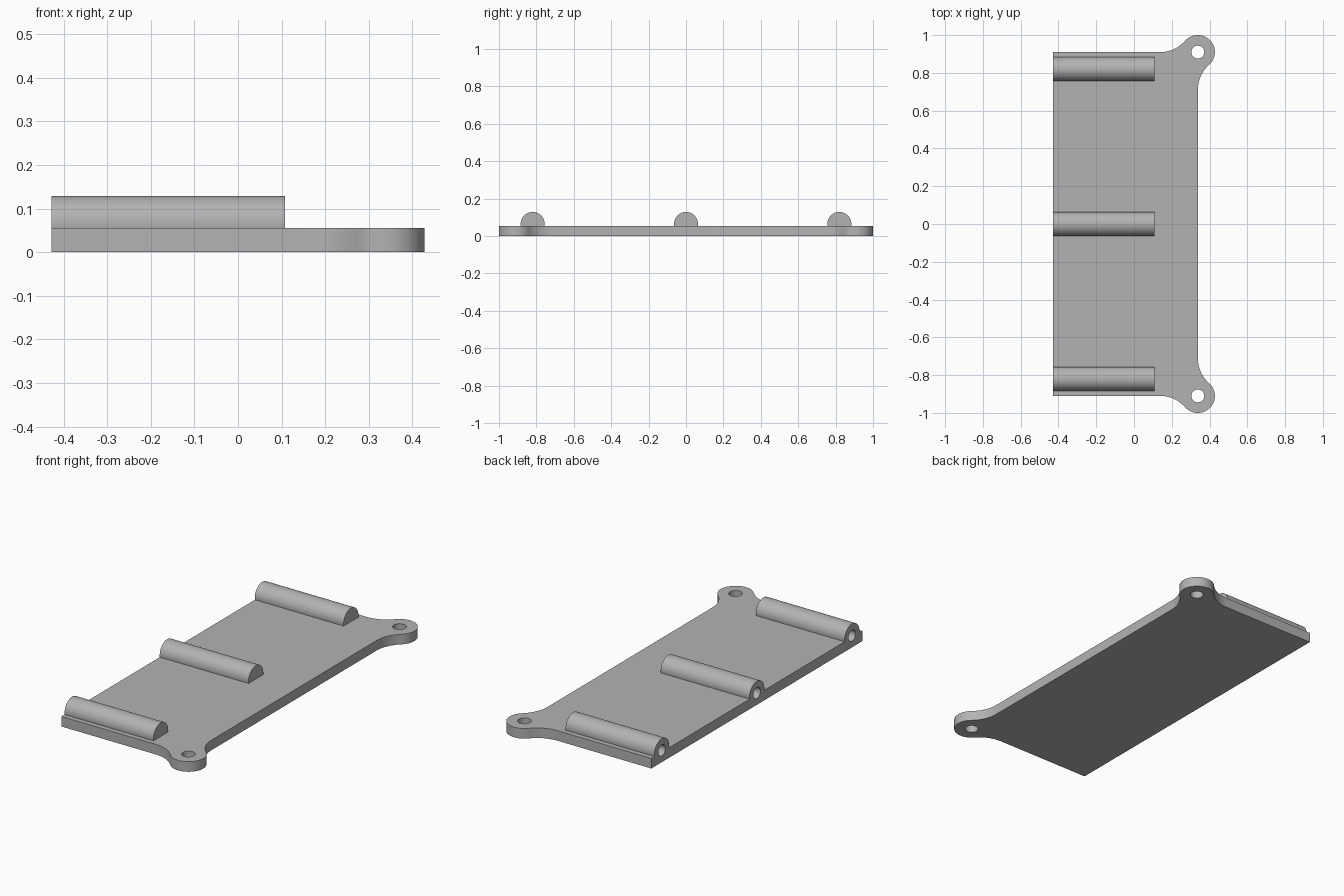
import bpy, bmesh
from math import pi, sin, cos, atan2, sqrt
from mathutils import Matrix, Vector

cube = bpy.data.objects.get("Cube")
if cube:
    bpy.data.objects.remove(cube, do_unlink=True)

X_MIN, EAR_X, EAR_Y = -0.428, 0.338, 0.91
THICK, EAR_R, HOLE_R, FILLET_R = 0.055, 0.09, 0.034, 0.177
BOSS_R, BOSS_LEN, BORE_R = 0.064, 0.536, 0.03

grey = bpy.data.materials.new("plain grey")
grey.use_nodes = True
grey.diffuse_color = (0.45, 0.45, 0.45, 1)
grey.node_tree.nodes["Principled BSDF"].inputs["Base Color"].default_value = grey.diffuse_color


def add_object(name, bm):
    bmesh.ops.recalc_face_normals(bm, faces=bm.faces)
    mesh = bpy.data.meshes.new(name)
    bm.to_mesh(mesh)
    bm.free()
    mesh.materials.append(grey)
    ob = bpy.data.objects.new(name, mesh)
    bpy.context.collection.objects.link(ob)
    return ob


def cylinder(name, radius, length, centre, along_x=False):
    bm = bmesh.new()
    turn = Matrix.Rotation(pi / 2, 4, 'Y') if along_x else Matrix()
    bmesh.ops.create_cone(bm, cap_ends=True, segments=64, radius1=radius, radius2=radius,
                          depth=length, matrix=Matrix.Translation(centre) @ turn)
    return add_object(name, bm)


def arc(cx, cy, r, start, end, steps):
    return [(cx + r * cos(start + (end - start) * i / steps),
             cy + r * sin(start + (end - start) * i / steps)) for i in range(steps + 1)]


# Outline of the back half: side fillet, rounded ear, end fillet, square corner
reach = sqrt((FILLET_R + EAR_R) ** 2 - FILLET_R ** 2)
tilt = atan2(FILLET_R, reach)
half = arc(EAR_X + FILLET_R, EAR_Y - reach, FILLET_R, pi, pi / 2 + tilt, 14)
half += arc(EAR_X, EAR_Y, EAR_R, tilt - pi / 2, pi - tilt, 40)[1:]
half += arc(EAR_X - reach, EAR_Y + FILLET_R, FILLET_R, -tilt, -pi / 2, 14)[1:]
half.append((X_MIN, EAR_Y))
outline = half + [(x, -y) for x, y in reversed(half)]

# Flat plate with ears
bm = bmesh.new()
face = bm.faces.new([bm.verts.new((x, y, 0)) for x, y in outline])
grown = bmesh.ops.extrude_face_region(bm, geom=[face])
bmesh.ops.translate(bm, vec=(0, 0, THICK),
                    verts=[v for v in grown["geom"] if isinstance(v, bmesh.types.BMVert)])
plate = add_object("mounting_plate", bm)


def combine(tool, operation):
    mod = plate.modifiers.new(operation, 'BOOLEAN')
    mod.operation, mod.object, mod.solver = operation, tool, 'EXACT'
    bpy.ops.object.modifier_apply(modifier=mod.name)
    bpy.data.objects.remove(tool, do_unlink=True)


bpy.ops.object.select_all(action='DESELECT')
bpy.context.view_layer.objects.active = plate
plate.select_set(True)

# Three round bosses, sunk into the plate and cut flush with its underside
for y in (-0.82, 0, 0.82):
    boss = cylinder("boss", BOSS_R, BOSS_LEN, Vector((X_MIN + BOSS_LEN / 2, y, BOSS_R + 0.001)), True)
    combine(boss, 'UNION')

# Blind bores in the boss ends
for y in (-0.82, 0, 0.82):
    bore = cylinder("bore_cutter", BORE_R, 0.9, Vector((X_MIN, y, BOSS_R)), True)
    combine(bore, 'DIFFERENCE')

# Screw holes through the ears
for side in (-1, 1):
    hole = cylinder("hole_cutter", HOLE_R, 0.3, Vector((EAR_X, side * EAR_Y, 0)))
    combine(hole, 'DIFFERENCE')

bpy.ops.object.shade_smooth_by_angle(angle=pi / 6)
